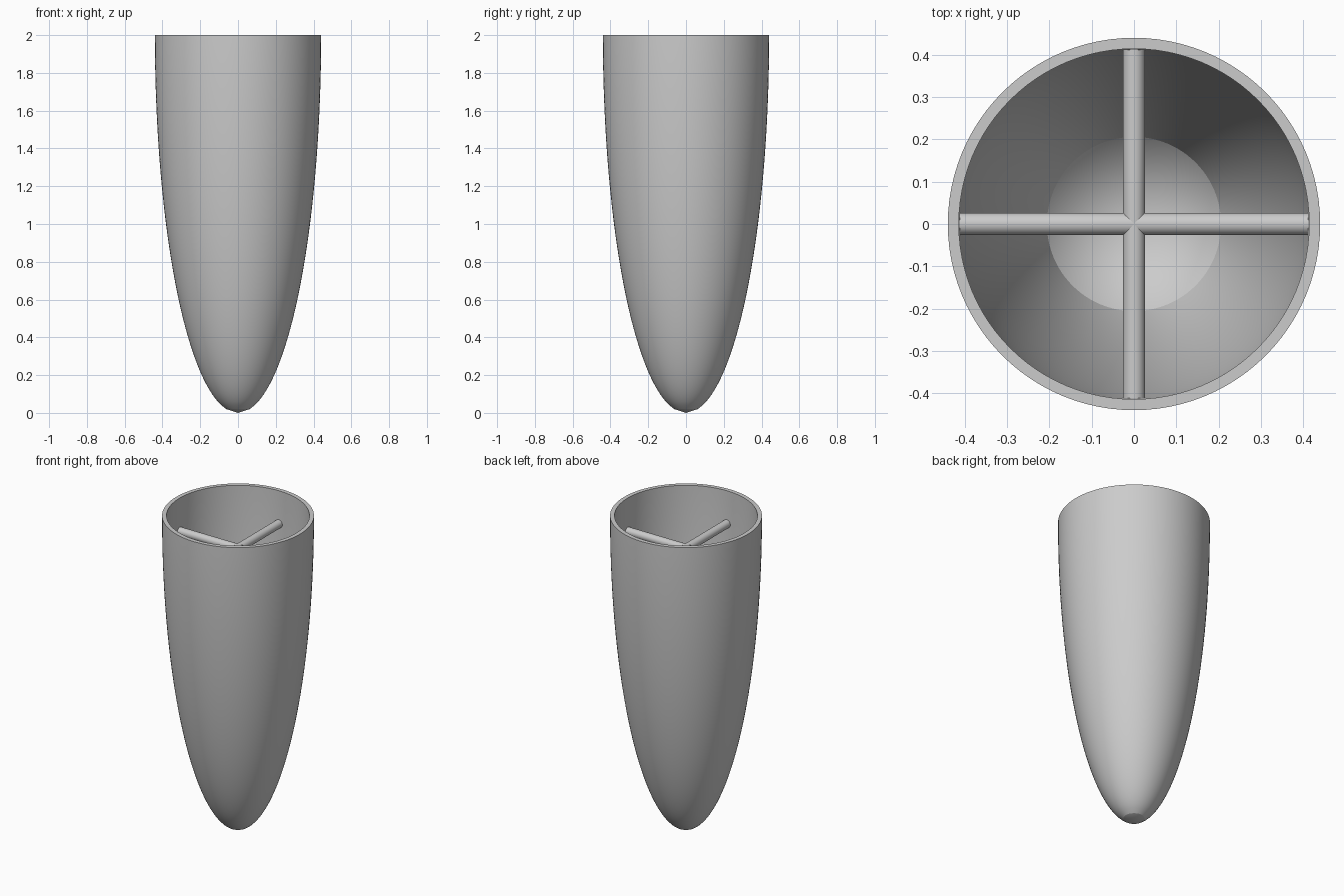
import bpy, bmesh, math
from mathutils import Matrix

if "Cube" in bpy.data.objects:
    bpy.data.objects.remove(bpy.data.objects["Cube"], do_unlink=True)

RADIUS, HEIGHT, WALL = 0.44, 2.0, 0.026
BAR_Z, BAR_RADIUS, BAR_LENGTH = 1.79, 0.026, 0.85
STEPS, SIDES = 100, 96

grey = bpy.data.materials.new("light grey")
grey.use_nodes = True
colour = (0.6, 0.6, 0.6, 1)
grey.diffuse_color = colour
grey.node_tree.nodes["Principled BSDF"].inputs["Base Color"].default_value = colour


def finish(name, bm):
    bmesh.ops.recalc_face_normals(bm, faces=bm.faces)
    mesh = bpy.data.meshes.new(name)
    bm.to_mesh(mesh)
    bm.free()
    obj = bpy.data.objects.new(name, mesh)
    bpy.context.collection.objects.link(obj)
    mesh.materials.append(grey)
    bpy.ops.object.select_all(action='DESELECT')
    obj.select_set(True)
    bpy.context.view_layer.objects.active = obj
    bpy.ops.object.shade_smooth_by_angle(angle=math.radians(20))
    return obj


def shell_radius(z):
    return RADIUS * math.sqrt(max(0, 1 - ((HEIGHT - z) / HEIGHT) ** 2))


# Hollow shell: elliptical outside, flat rim, offset inside ending in a cone
levels = [HEIGHT * i / STEPS for i in range(STEPS + 1)]
outer = [(shell_radius(z), z) for z in levels]
inner = [(r - WALL, z) for r, z in outer if r - WALL > 0.2]
profile = outer + inner[::-1] + [(0, 0.08)]

bm = bmesh.new()
verts = [bm.verts.new((r, 0, z)) for r, z in profile]
edges = [bm.edges.new(pair) for pair in zip(verts, verts[1:])]
bmesh.ops.spin(bm, geom=verts + edges, cent=(0, 0, 0), axis=(0, 0, 1),
               angle=math.tau, steps=SIDES, use_duplicate=False)
bmesh.ops.remove_doubles(bm, verts=bm.verts, dist=0.0001)
finish("hollow_shell", bm)

# Two round crossbars just below the rim
for name, axis in (("crossbar_side_to_side", 'Y'), ("crossbar_front_to_back", 'X')):
    bm = bmesh.new()
    bmesh.ops.create_cone(bm, cap_ends=True, segments=32, radius1=BAR_RADIUS,
                          radius2=BAR_RADIUS, depth=BAR_LENGTH,
                          matrix=Matrix.Translation((0, 0, BAR_Z))
                          @ Matrix.Rotation(math.pi / 2, 4, axis))
    finish(name, bm)
